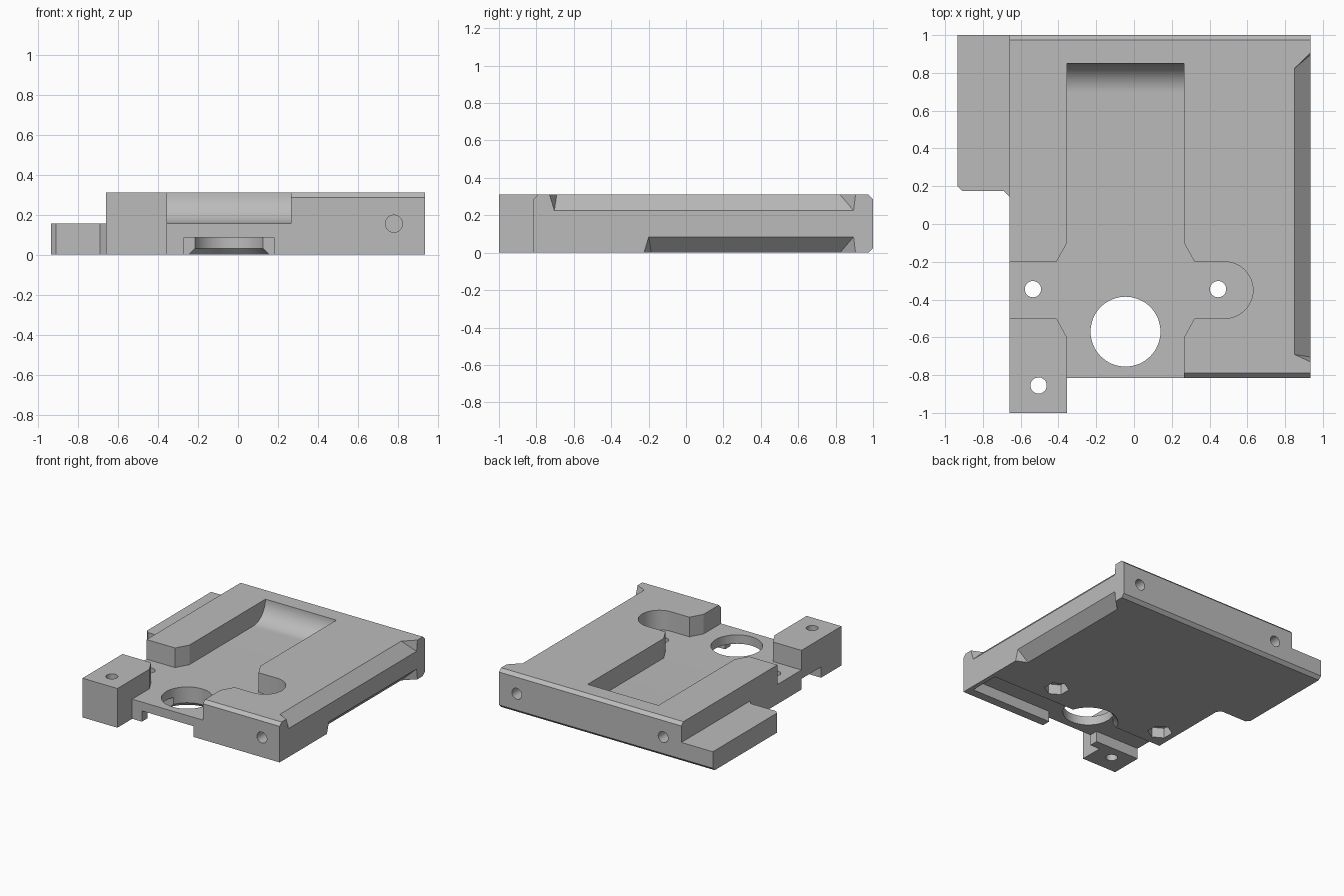
import bpy, bmesh, math
from mathutils import Matrix, Vector

if "Cube" in bpy.data.objects:
    bpy.data.objects.remove(bpy.data.objects["Cube"], do_unlink=True)

TOP, MID, REBATE = 0.31, 0.155, 0.085
PAST = 0.1  # overshoot of cutters beyond the body

grey = bpy.data.materials.new("light_grey")
grey.use_nodes = True
grey.diffuse_color = (0.5, 0.5, 0.5, 1)
grey.node_tree.nodes["Principled BSDF"].inputs["Base Color"].default_value = (0.5, 0.5, 0.5, 1)


def finish(name, bm):
    bmesh.ops.recalc_face_normals(bm, faces=bm.faces)
    mesh = bpy.data.meshes.new(name)
    bm.to_mesh(mesh)
    bm.free()
    mesh.materials.append(grey)
    obj = bpy.data.objects.new(name, mesh)
    bpy.context.collection.objects.link(obj)
    return obj


def loft(name, start, end):
    """Solid between two matching rings of 3D points."""
    bm = bmesh.new()
    a = [bm.verts.new(p) for p in start]
    b = [bm.verts.new(p) for p in end]
    bm.faces.new(a)
    bm.faces.new(b)
    for i in range(len(a)):
        j = (i + 1) % len(a)
        bm.faces.new((a[i], a[j], b[j], b[i]))
    return finish(name, bm)


def prism_z(name, pts, lo, hi):
    return loft(name, [(x, y, lo) for x, y in pts], [(x, y, hi) for x, y in pts])


def prism_x(name, pts, lo, hi):
    return loft(name, [(lo, y, z) for y, z in pts], [(hi, y, z) for y, z in pts])


def box(name, x0, x1, y0, y1, z0, z1):
    return prism_z(name, [(x0, y0), (x1, y0), (x1, y1), (x0, y1)], z0, z1)


def bore(name, start, end, r0, r1=None, sides=48):
    start, end = Vector(start), Vector(end)
    axis = end - start
    bm = bmesh.new()
    turn = axis.to_track_quat('Z', 'Y').to_matrix().to_4x4()
    bmesh.ops.create_cone(bm, cap_ends=True, segments=sides, radius1=r0,
                          radius2=r0 if r1 is None else r1, depth=axis.length,
                          matrix=Matrix.Translation((start + end) / 2) @ turn)
    return finish(name, bm)


def arc(cx, cy, r, a0, a1, n=16):
    angles = [math.radians(a0 + (a1 - a0) * i / n) for i in range(n + 1)]
    return [(cx + r * math.cos(a), cy + r * math.sin(a)) for a in angles]


# Plate outline with rear side ledge and front mounting block
plate = prism_z("mounting_plate", [
    (-0.66, -1), (-0.355, -1), (-0.355, -0.815), (0.935, -0.815), (0.935, 1),
    (-0.935, 1), (-0.935, 0.2), (-0.91, 0.175), (-0.69, 0.175), (-0.66, 0.145)], 0, TOP)
cutters = []

# Lower the side ledge
cutters.append(box("ledge_cut", -1.1, -0.66, 0, 1.1, MID, TOP + PAST))

# Main channel with a curved rear end
profile = [(-1.1, TOP + PAST), (-1.1, MID)] + arc(0.695, TOP, MID, -90, 0)
cutters.append(prism_x("channel_cut", profile + [(0.85, TOP + PAST)], -0.355, 0.265))

# Cross slot with chamfered junctions and a round end
slot = [(-0.8, -0.5), (-0.41, -0.5), (-0.355, -0.6), (0.265, -0.6), (0.32, -0.5)]
slot += arc(0.48, -0.35, 0.15, -90, 90, 24)
slot += [(0.32, -0.2), (0.265, -0.1), (-0.355, -0.1), (-0.41, -0.2), (-0.8, -0.2)]
cutters.append(prism_z("slot_cut", slot, MID, TOP + PAST))

# Underside groove, with its opening through the front edge
cutters.append(box("under_groove_cut", -0.8, 0.9, -0.745, -0.5, -PAST, REBATE))
cutters.append(box("front_notch_cut", -0.27, 0.18, -0.9, -0.7, -PAST, REBATE))

# Large opening with a flared lower rim
cutters.append(bore("opening_cut", (-0.045, -0.57, -PAST), (-0.045, -0.57, 0.5), 0.185, sides=64))
cutters.append(bore("rim_cut", (-0.045, -0.57, -0.03), (-0.045, -0.57, 0.03), 0.245, 0.185, 64))

# Vertical screw holes, two with hexagonal nut pockets
for x, y, nut in ((-0.535, -0.345, True), (0.445, -0.345, True), (-0.505, -0.855, False)):
    cutters.append(bore("screw_cut", (x, y, -PAST), (x, y, 0.5), 0.043, sides=32))
    if nut:
        cutters.append(bore("nut_cut", (x, y, -PAST), (x, y, 0.08), 0.09, sides=6))

# Blind holes in the front and rear edges
for x, y0, y1 in ((0.78, -0.9, -0.5), (0.78, 1.1, 0.7), (-0.5, 1.1, 0.7)):
    cutters.append(bore("edge_hole_cut", (x, y0, MID), (x, y1, MID), 0.043, sides=32))

# Small chamfers along the rear edges and the front top edge
for y, side, z, up, x0 in ((1, 1, TOP, 1, -0.66), (1, 1, 0, -1, -1.1), (-0.815, -1, TOP, 1, 0.265)):
    tri = [(y - side * 0.075, z + up * 0.05), (y + side * 0.05, z - up * 0.075),
           (y + side * 0.05, z + up * 0.05)]
    cutters.append(prism_x("edge_chamfer_cut", tri, x0, 1.1))

# Broad stopped bevels along the top and bottom of the side edge
for front, flip in ((-0.745, False), (-0.24, True)):
    def ring(ys):
        pts = zip((0.85, 0.935, 0.935, 1.0, 1.0, 0.85),
                  (TOP, REBATE * -1 + TOP, TOP, 0.16, 0.4, 0.4), ys)
        return pts
    # Cross-section: sloping face continued past the side and the top
    section = [(0.81, 0.35), (0.975, 0.185), (0.975, 0.35)]
    back_y, front_y = (0.79, 0.93, 0.95), (front + 0.06, front + 0.035, front - 0.015)
    height = (lambda z: TOP - z) if flip else (lambda z: z)
    cutters.append(loft("side_bevel_cut",
                        [(x, y, height(z)) for (x, z), y in zip(section, front_y)],
                        [(x, y, height(z)) for (x, z), y in zip(section, back_y)]))

# Apply all cuts, then discard the cutters
for cutter in cutters:
    mod = plate.modifiers.new(cutter.name, 'BOOLEAN')
    mod.operation, mod.solver, mod.object = 'DIFFERENCE', 'EXACT', cutter
bpy.context.view_layer.update()
result = bpy.data.meshes.new_from_object(plate.evaluated_get(bpy.context.evaluated_depsgraph_get()))
plate.modifiers.clear()
plate.data = result
for cutter in cutters:
    bpy.data.objects.remove(cutter, do_unlink=True)

bpy.ops.object.select_all(action='DESELECT')
plate.select_set(True)
bpy.context.view_layer.objects.active = plate
bpy.ops.object.shade_smooth_by_angle(angle=math.radians(25))
